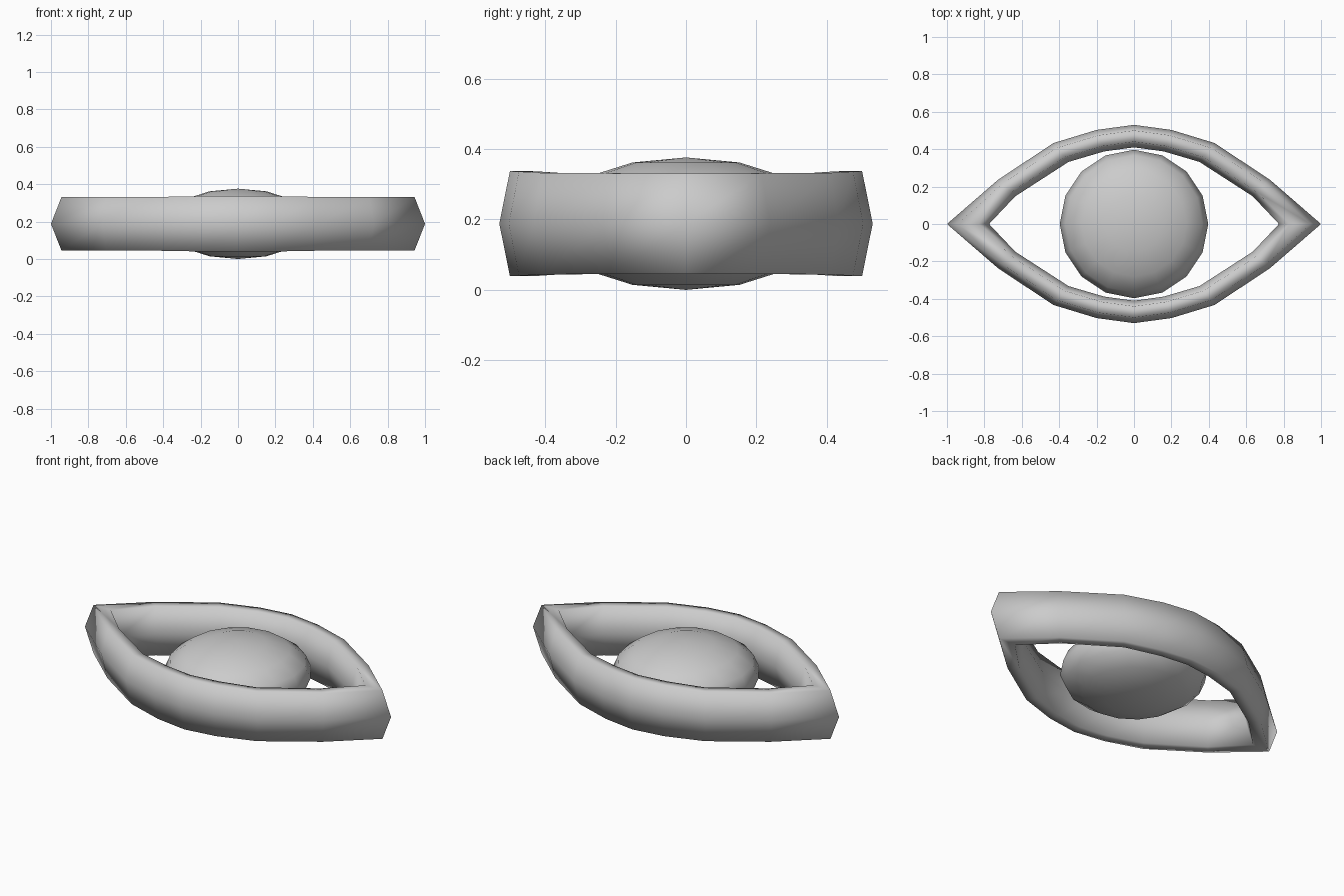
import bpy, math

if "Cube" in bpy.data.objects:
    bpy.data.objects.remove(bpy.data.objects["Cube"])

CZ = 0.188  # mid height


def smooth_object(name, verts, faces):
    me = bpy.data.meshes.new(name)
    me.from_pydata(verts, [], faces)
    me.update()
    for p in me.polygons:
        p.use_smooth = True
    ob = bpy.data.objects.new(name, me)
    bpy.context.collection.objects.link(ob)
    return ob


# Almond rim: outer point, inner point and half height for one quarter
quarter = [((1.0, 0.0), (0.775, 0.0), 0.143),
           ((0.725, 0.238), (0.635, 0.148), 0.143),
           ((0.43, 0.433), (0.35, 0.332), 0.144),
           ((0.2, 0.503), (0.16, 0.388), 0.148),
           ((0.0, 0.53), (0.0, 0.41), 0.149)]


def mirrored(s, sx, sy):
    return tuple((p[0] * sx, p[1] * sy) for p in s[:2]) + (s[2],)


half = quarter + [mirrored(s, -1, 1) for s in quarter[-2::-1]]
ring = half + [mirrored(s, 1, -1) for s in half[-2:0:-1]]

# Six-sided cross-section stretched between the outer and inner points
verts, faces = [], []
for o, i, h in ring:
    for k in range(6):
        a = k * math.pi / 3
        t = (1 - math.cos(a)) / 2
        z = CZ + h * math.sin(a) / math.sin(math.pi / 3)
        verts.append((o[0] + (i[0] - o[0]) * t, o[1] + (i[1] - o[1]) * t, z))
n = len(ring)
for s in range(n):
    e = (s + 1) % n
    for k in range(6):
        m = (k + 1) % 6
        faces.append((s * 6 + k, e * 6 + k, e * 6 + m, s * 6 + m))
smooth_object("eyelid_rim", verts, faces)

# Flattened eyeball
bpy.ops.mesh.primitive_uv_sphere_add(segments=16, ring_count=8, radius=1,
                                     location=(0, 0, CZ))
ball = bpy.context.object
ball.name = "eyeball"
ball.scale = (0.397, 0.397, CZ)
bpy.ops.object.transform_apply(location=False, rotation=False, scale=True)
bpy.ops.object.shade_smooth()
